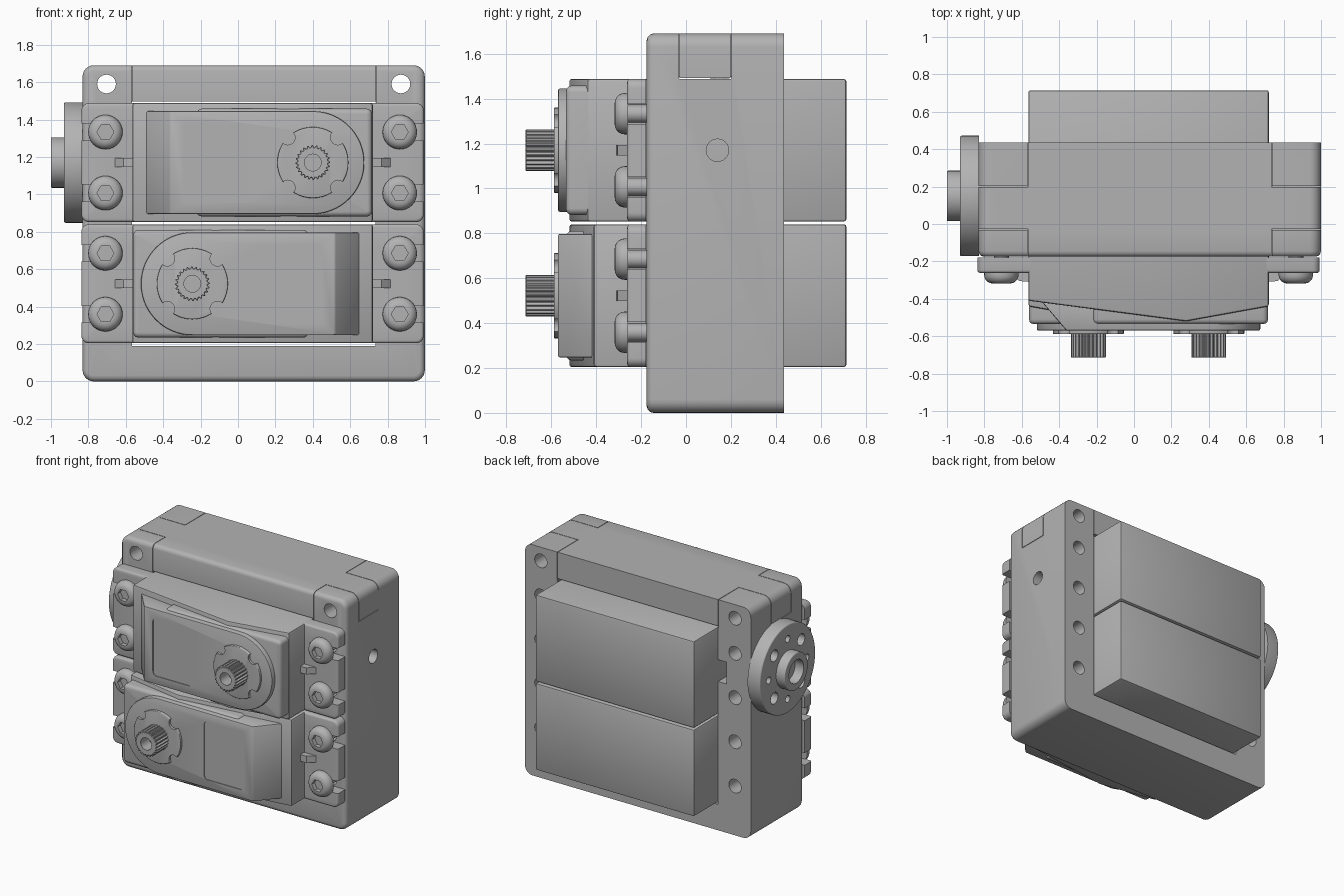
import bpy, bmesh, math
from mathutils import Matrix

if "Cube" in bpy.data.objects:
    bpy.data.objects.remove(bpy.data.objects["Cube"], do_unlink=True)

CX = 0.084                      # sideways centre of frame and servos
GREY = bpy.data.materials.new("plain_grey")
GREY.use_nodes = True
COLOR = (0.45, 0.45, 0.45, 1)
GREY.diffuse_color = COLOR
GREY.node_tree.nodes["Principled BSDF"].inputs["Base Color"].default_value = COLOR
parts = []


def circle(r, n=32, cx=0, cz=0, start=0, sweep=360):
    steps = n if sweep == 360 else n + 1
    angles = [math.radians(start + sweep * i / n) for i in range(steps)]
    return [(cx + r * math.cos(a), cz + r * math.sin(a)) for a in angles]


def rect(x0, x1, z0, z1, r=0):
    if not r:
        return [(x0, z0), (x1, z0), (x1, z1), (x0, z1)]
    pts = []
    for x, z, a in ((x1 - r, z1 - r, 0), (x0 + r, z1 - r, 90),
                    (x0 + r, z0 + r, 180), (x1 - r, z0 + r, 270)):
        pts += circle(r, 6, x, z, a, 90)
    return pts


def prism(name, pts, lo, hi, axis="y", rim=0, segs=3):
    """Extrude an outline along an axis; rim rounds the edge at the low end."""
    place = {"y": lambda a, b, t: (a, t, b), "z": lambda a, b, t: (a, b, t),
             "x": lambda a, b, t: (t, a, b)}[axis]
    bm = bmesh.new()
    ends = [[bm.verts.new(place(a, b, t)) for a, b in pts] for t in (lo, hi)]
    n = len(pts)
    low = bm.faces.new(ends[0])
    bm.faces.new(ends[1][::-1])
    for i in range(n):
        j = (i + 1) % n
        bm.faces.new((ends[0][j], ends[0][i], ends[1][i], ends[1][j]))
    bmesh.ops.recalc_face_normals(bm, faces=bm.faces)
    if rim:
        bmesh.ops.bevel(bm, geom=list(low.edges), offset=rim, segments=segs,
                        profile=0.5, affect="EDGES", clamp_overlap=True)
    me = bpy.data.meshes.new(name)
    bm.to_mesh(me)
    bm.free()
    me.materials.append(GREY)
    ob = bpy.data.objects.new(name, me)
    bpy.context.scene.collection.objects.link(ob)
    parts.append(ob)
    return ob


def box(name, x0, x1, y0, y1, z0, z1):
    return prism(name, rect(x0, x1, z0, z1), y0, y1)


def apply(ob, kind, **settings):
    mod = ob.modifiers.new(kind, kind)
    for key, value in settings.items():
        setattr(mod, key, value)
    bpy.context.view_layer.objects.active = ob
    bpy.ops.object.modifier_apply(modifier=mod.name)


def cut(ob, *cutters):
    for c in cutters:
        apply(ob, "BOOLEAN", operation="DIFFERENCE", solver="EXACT", object=c)
        parts.remove(c)
        bpy.data.objects.remove(c, do_unlink=True)


def soften(ob, width):
    apply(ob, "BEVEL", width=width, segments=2, limit_method="ANGLE")


def place(first, matrix):
    for ob in parts[first:]:
        ob.data.transform(matrix)


# Frame: a rounded ring with screw holes, an axle hole and corner seams
W, FRONT, BACK, TOP = 0.915, -0.175, 0.437, 1.69
frame = prism("frame", rect(-W, W, 0, TOP, 0.06), FRONT, BACK, rim=0.03)
cut(frame, box("opening", -0.65, 0.65, -1, 1, 0.19, 1.497))
for s in (-1, 1):
    for z in (0.36, 0.685, 1.008, 1.333, 1.59):
        cut(frame, prism("hole", circle(0.05, 24, s * 0.787, z), -1, 1))
    inner, outer = sorted((s * 0.65, s * 1.0))
    g = 0.002
    for y0, y1 in ((-1, -0.03), (0.2, 1)):
        cut(frame, box("seam", s * 0.652 - g, s * 0.652 + g, y0, y1, 1.48, 2))
    for y in (-0.03, 0.2):
        cut(frame, box("seam", inner, outer, y - g, y + g, 1.49, 2))
    cut(frame, box("seam", inner, outer, -0.03, 0.2, 1.49 - g, 1.49 + g))
cut(frame, prism("axle_hole", circle(0.05, 24, 0.14, 1.17), -2, 2, "x"),
    box("cable_notch", -0.72, -0.64, 0.25, 0.6, 1.09, 1.25))
place(0, Matrix.Translation((CX, 0, 0)))


def servo(label, matrix):
    first = len(parts)
    H, B, Y = 0.318, 0.643, 0.715

    # Case with a sloping ridge across its front
    case = prism(label + "_case", [(-B, Y), (-B, -0.41), (0.2, -0.52),
                                   (B, -0.44), (B, Y)], -H, H, "z")
    soften(case, 0.012)
    prism(label + "_end_cap", rect(-0.3, B - 0.004, -0.288, 0.288, 0.03),
          -0.535, -0.4, rim=0.025)

    # Raised gear cover: one end round, the other chamfered
    R, GX = 0.275, 0.322
    outline = [(-0.585, R), (-0.585, -R)] + circle(R, 32, GX, 0, -90, 180)
    cover = prism(label + "_gear_cover", outline, -0.57, -0.4)
    for v in cover.data.vertices:
        if v.co.x < -0.5 and v.co.y < -0.5:
            v.co.x = -0.44
    soften(cover, 0.008)
    cut(cover, prism("label_recess", rect(-0.37, -0.045, -0.213, 0.213, 0.03),
                     -0.6, -0.564))

    # Notched bearing ring and splined output shaft
    ring = prism(label + "_bearing_ring", circle(0.19, 48, GX), -0.588, -0.55, rim=0.005)
    for i in range(4):
        a = math.radians(45 + 90 * i)
        cut(ring, prism("notch", circle(0.04, 16, GX + 0.19 * math.cos(a),
                                        0.19 * math.sin(a)), -0.7, -0.5))
    teeth = [p for i in range(24) for p in
             circle(0.093, 2, GX, 0, i * 15, 7) [:2] +
             circle(0.082, 2, GX, 0, i * 15 + 8.5, 5)[:2]]
    shaft = prism(label + "_shaft", teeth, -0.715, -0.5, rim=0.005, segs=1)
    cut(shaft, prism("bore", circle(0.045, 24, GX), -0.8, -0.62))

    # Mounting flange with open slots, gussets and socket screws
    flange = prism(label + "_flange", rect(-W, W, -H, H, 0.04), -0.262, -0.178, rim=0.015)
    for s in (-1, 1):
        x0, x1 = sorted((s * 0.787, s * 1.1))
        for z in (-0.163, 0.163):
            cut(flange, box("slot", x0, x1, -0.5, 0, z - 0.045, z + 0.045))
            prism(label + "_screw_stem", circle(0.04, 24, s * 0.787, z), -0.27, 0.1)
            head = prism(label + "_screw_head", circle(0.092, 32, s * 0.787, z),
                         -0.318, -0.258, rim=0.045, segs=5)
            cut(head, prism("socket", circle(0.045, 6, s * 0.787, z), -0.5, -0.285))
        prism(label + "_gusset", [(s * 0.63, -0.25), (s * 0.63, -0.31),
                                  (s * 0.69, -0.305), (s * 0.75, -0.25)],
              -0.024, 0.024, "z")
    place(first, matrix)


servo("upper_servo", Matrix.Translation((CX - 0.006, 0, 1.17)))
servo("lower_servo", Matrix.Translation((CX - 0.006, 0, 0.522)) @ Matrix.Rotation(math.pi, 4, "Y"))

# Side wheel with a ring of holes and a hollow hub
HY, HZ = 0.15, 1.17
wheel = prism("side_wheel", circle(0.322, 64, HY, HZ), -0.93, -0.83, "x", rim=0.008)
hub = prism("wheel_hub", circle(0.135, 40, HY, HZ), -1.0, -0.88, "x", rim=0.006)
for i in range(8):
    a = math.radians(45 * i)
    cut(wheel, prism("hole", circle(0.042 if i % 2 else 0.025, 20, HY + 0.22 * math.cos(a),
                                    HZ + 0.22 * math.sin(a)), -1.2, -0.835, "x"))
cut(hub, prism("bore", circle(0.085, 32, HY, HZ), -1.2, -0.9, "x"))

# Smooth the rounded surfaces, keeping hard edges
bpy.ops.object.select_all(action="DESELECT")
for ob in parts:
    ob.select_set(True)
bpy.context.view_layer.objects.active = parts[0]
bpy.ops.object.shade_smooth_by_angle(angle=math.radians(35))
